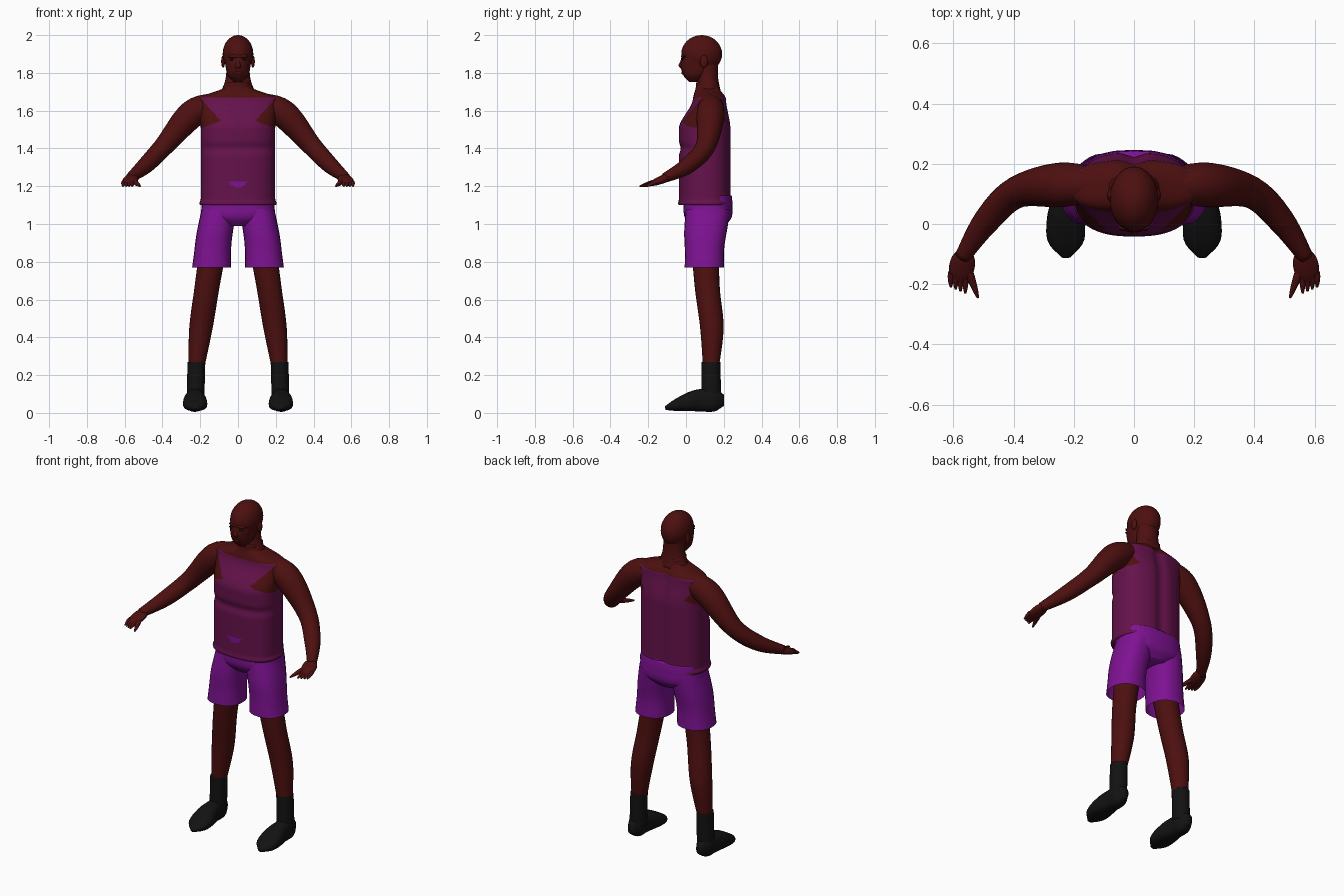
import bpy, bmesh, math
from mathutils import Vector

if "Cube" in bpy.data.objects:
    bpy.data.objects.remove(bpy.data.objects["Cube"], do_unlink=True)


def material(name, red, green, blue):
    mat = bpy.data.materials.new(name)
    mat.use_nodes = True
    mat.diffuse_color = (red, green, blue, 1)
    shader = mat.node_tree.nodes["Principled BSDF"]
    shader.inputs["Base Color"].default_value = (red, green, blue, 1)
    return mat


SKIN = material("dark skin", .075, .005, .005)
SHIRT = material("plum shirt", .13, .006, .07)
SHORTS = material("violet shorts", .21, .006, .29)
BLACK = material("black footwear", .006, .006, .006)


def smoothstep(value):
    value = max(0, min(1, value))
    return value * value * (3 - 2 * value)


def bump(distance, spread):
    return math.exp(-(distance / spread) ** 2)


def sample(values, t):
    """Smooth curve through evenly spaced values, read at t from start to end."""
    last = len(values) - 1
    i = min(int(t * last), last - 1)
    t = t * last - i
    a, b, c, d = (values[max(0, min(last, i + k))] for k in range(-1, 3))
    return b + (c - a + (a * 2 - b * 5 + c * 4 - d + (b * 3 - a - c * 3 + d) * t) * t) * t / 2


def add_materials(obj, materials):
    for mat in materials:
        obj.data.materials.append(mat)
    for face in obj.data.polygons:
        face.use_smooth = True
    return obj


def superellipse(value, power):
    return math.copysign(abs(value) ** (2 / power), value)


def tube(name, rings, materials, segments=24, power=2, closed=True):
    """Joins oval rings given as centre, half width vector, half depth vector."""
    bm = bmesh.new()
    loops = []
    for centre, wide, deep in rings:
        loop = []
        for k in range(segments):
            angle = math.tau * k / segments
            across = wide * superellipse(math.cos(angle), power)
            loop.append(bm.verts.new(centre + across + deep * superellipse(math.sin(angle), power)))
        loops.append(loop)
    for low, high in zip(loops, loops[1:]):
        for k in range(segments):
            bm.faces.new((low[k - 1], low[k], high[k], high[k - 1]))
    if closed:
        bm.faces.new(loops[0])
        bm.faces.new(loops[-1])
    bmesh.ops.recalc_face_normals(bm, faces=bm.faces)
    mesh = bpy.data.meshes.new(name)
    bm.to_mesh(mesh)
    bm.free()
    obj = bpy.data.objects.new(name, mesh)
    bpy.context.collection.objects.link(obj)
    return add_materials(obj, materials)


def limb(name, path, widths, mat, depths=None, upright=True, steps=24, side=1, **options):
    """Tube along a path; upright limbs keep level rings, others turn with the path."""
    points = [Vector((side * x, y, z)) for x, y, z in path]
    centres = [sample(points, i / steps) for i in range(steps + 1)]
    rings = []
    for i, centre in enumerate(centres):
        wide, deep = Vector((1, 0, 0)), Vector((0, 1, 0))
        if not upright:
            along = centres[min(i + 1, steps)] - centres[max(i - 1, 0)]
            wide = along.cross(Vector((0, 0, 1))).normalized()
            deep = wide.cross(along).normalized()
        rings.append((centre, wide * sample(widths, i / steps),
                      deep * sample(depths or widths, i / steps)))
    return tube(name, rings, [mat], **options)


def ball(name, location, scale, mat):
    bpy.ops.mesh.primitive_uv_sphere_add(segments=32, ring_count=20, radius=1, location=location)
    obj = bpy.context.object
    obj.name, obj.scale = name, scale
    return add_materials(obj, [mat])


# Torso: shirt and bare shoulders form one surface
def torso_ring(z):
    chest = smoothstep((z - 1.5) / .17)
    shoulder = smoothstep((z - 1.66) / .07)
    hem = .007 * bump(z - 1.11, .012)
    width = .197 + hem + .015 * chest - .145 * shoulder
    depth = .138 + hem / 2 - .05 * chest - .025 * shoulder
    centre = Vector((0, .1 + .025 * chest - .01 * shoulder, z))
    return centre, Vector((width, 0, 0)), Vector((0, depth, 0))


torso = tube("torso", [torso_ring(1.1 + .65 * i / 120) for i in range(121)],
             [SHIRT, SKIN, SHORTS], segments=96, power=2.5)

# Spine groove and chest fold
for vert in torso.data.vertices:
    x, y, z = vert.co
    if y > .1:
        vert.co.y -= .016 * bump(x, .03)
    else:
        vert.co.y += .01 * bump(z - 1.4, .025)


def torso_colour(spot):
    x, front = abs(spot.x), spot.y < .1
    armhole = (.09 if front else .13) + max(.9 * (spot.z - 1.545), 3 * (1.545 - spot.z))
    if spot.z > 1.67 or (spot.z > 1.5 and x > armhole):
        return 1
    front_gap = front and 1.19 < spot.z < 1.225 and x < spot.z - 1.175
    back_gap = spot.y > .15 and 1.115 < spot.z < 1.165 - abs(x - .035)
    return 2 if front_gap or (back_gap and .01 < x < .06) else 0


for face in torso.data.polygons:
    face.material_index = torso_colour(face.center)

# Head and neck
limb("neck", [(0, .12, 1.7), (0, .11, 1.85)], [.09, .065, .06], SKIN, depths=[.065, .055, .06])
ball("skull", (0, .083, 1.9), (.081, .108, .1), SKIN)
limb("jaw", [(0, .04, 1.753), (0, .07, 1.88)], [.025, .056, .067, .075], SKIN,
     depths=[.025, .065, .09, .095], power=2.2)
limb("nose", [(0, -.015, 1.82), (0, -.015, 1.88)], [.015, .018, .01, .008], SKIN,
     depths=[.01, .024, .015, .008])
ball("brow", (0, -.01, 1.888), (.052, .016, .012), SKIN)
ball("lips", (0, -.012, 1.8), (.026, .012, .01), SKIN)

# Seat of the shorts
limb("shorts_seat", [(0, .117, .99), (0, .117, 1.15)], [.08, .185, .192, .19], SHORTS,
     depths=[.09, .125, .129, .125], power=2.5)

for side, label in ((1, "left"), (-1, "right")):
    # Face details
    ball(label + "_ear", (side * .079, .095, 1.86), (.01, .02, .033), SKIN)
    ball(label + "_eye", (side * .032, -.018, 1.872), (.015, .006, .006), BLACK)

    # Leg, with shorts, sock and shoe
    limb(label + "_shorts_leg", [(.14, .097, .77), (.128, .1, .92), (.1, .117, 1.08)],
         [.103, .097, .095, .092], SHORTS, depths=[.104, .104, .114, .117],
         side=side, power=2.3, closed=False)
    limb(label + "_leg", [(.13, .1, .88), (.165, .113, .66), (.196, .137, .45), (.22, .132, .24)],
         [.072, .066, .062, .042], SKIN, side=side)
    limb(label + "_sock", [(.22, .133, .27), (.225, .133, .08)], [.047, .047], BLACK,
         depths=[.05, .052], side=side)
    limb(label + "_shoe", [(.228, .2, .067), (.228, .05, .064), (.225, -.11, .025)],
         [.02, .045, .048, .062, .06, .015], BLACK, depths=[.03, .06, .06, .05, .03, .01],
         side=side, upright=False, power=2.5)

    # Arm and hand
    limb(label + "_arm", [(.1, .13, 1.645), (.24, .13, 1.585), (.39, .105, 1.415),
                          (.49, .01, 1.31), (.57, -.11, 1.245)],
         [.05, .074, .053, .044, .026], SKIN, side=side, upright=False)
    limb(label + "_palm", [(.56, -.09, 1.25), (.582, -.19, 1.21)], [.024, .04, .04, .02], SKIN,
         depths=[.02, .022, .018, .01], side=side, upright=False)
    limb(label + "_thumb", [(.555, -.14, 1.23), (.518, -.245, 1.2)], [.012, .014, .01, .004], SKIN,
         side=side, upright=False, segments=12)
    for finger in range(4):
        x, tip = .56 + finger * .016, -.23 + finger * .007
        limb(label + "_finger_" + "abcd"[finger], [(x, -.16, 1.222), (x, tip, 1.2)],
             [.01, .01, .004], SKIN, side=side, upright=False, segments=12)
